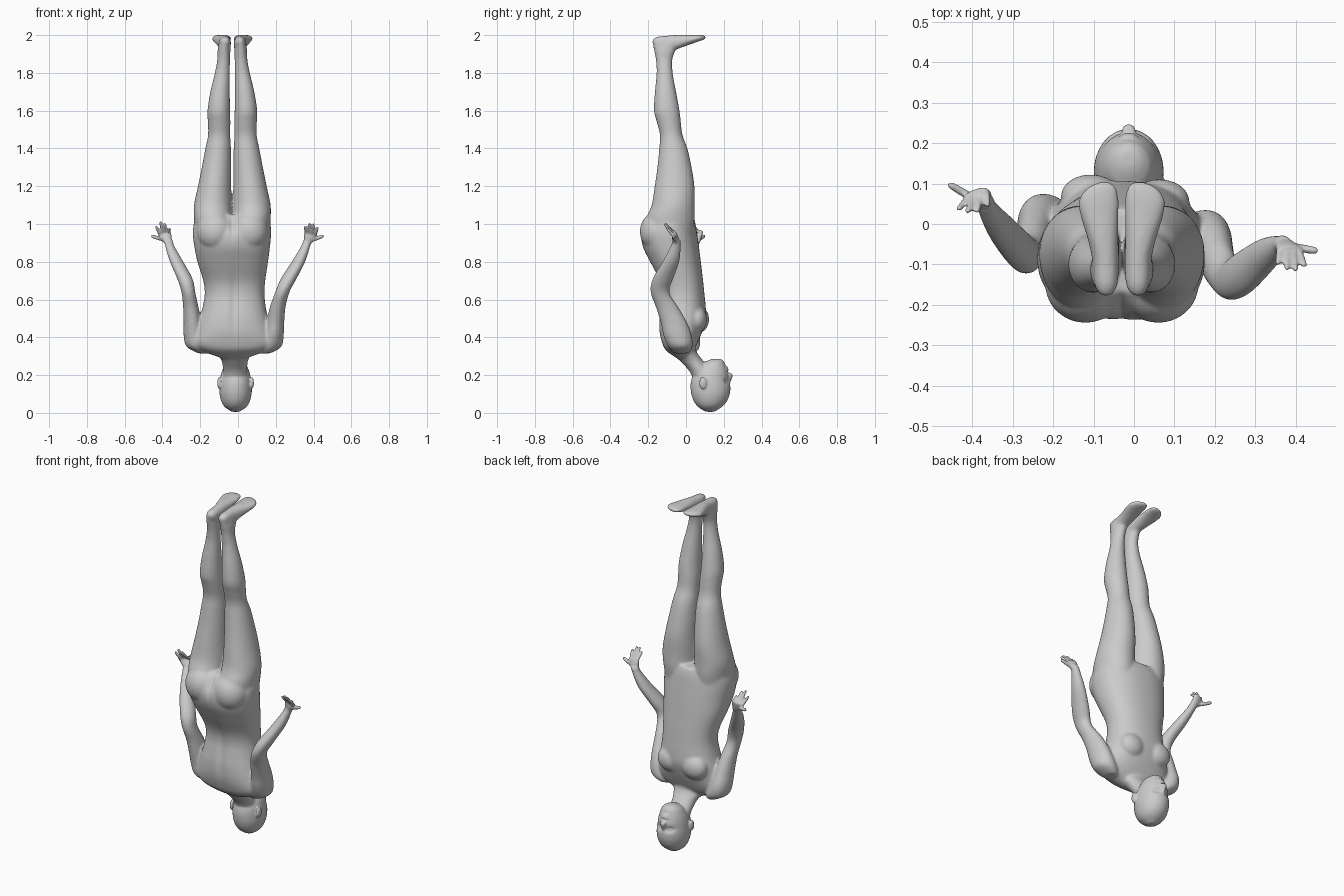
import bpy, bmesh, math
from mathutils import Vector, Matrix

bm = bmesh.new()
X, Y, Z = Vector((1, 0, 0)), Vector((0, 1, 0)), Vector((0, 0, 1))
MID = -0.03   # symmetry plane of hips and legs
HEAD = -0.013


def spline(rows, steps=4):
    """Catmull-Rom refinement of section rows."""
    rows = [Vector(r) for r in rows]
    out = []
    for i in range(len(rows) - 1):
        a, b, c, d = rows[max(i - 1, 0)], rows[i], rows[i + 1], rows[min(i + 2, len(rows) - 1)]
        for k in range(steps):
            t = k / steps
            out.append(0.5 * (2 * b + (c - a) * t + (2 * a - 5 * b + 4 * c - d) * t * t
                              + (3 * b - a - 3 * c + d) * t ** 3))
    return out + [rows[-1]]


def loft(rows, u=X, v=Y, power=1.0, n=32):
    """Closed skin through oval sections (x, y, z, radius_u, radius_v)."""
    def sp(w):
        return math.copysign(abs(w) ** power, w)
    rings = []
    for r in spline(rows):
        c = Vector(r[:3])
        rings.append([bm.verts.new(c + u * r[3] * sp(math.cos(a)) + v * r[4] * sp(math.sin(a)))
                      for a in (2 * math.pi * i / n for i in range(n))])
    faces = [bm.faces.new((p[i], p[(i + 1) % n], q[(i + 1) % n], q[i]))
             for p, q in zip(rings, rings[1:]) for i in range(n)]
    faces += [bm.faces.new(rings[0]), bm.faces.new(rings[-1])]
    bmesh.ops.recalc_face_normals(bm, faces=faces)


def stack(rows, **kw):
    """Upright loft from rows (z, centre x, radius x, back y, front y)."""
    loft([(cx, (b + f) / 2, z, rx, (f - b) / 2) for z, cx, rx, b, f in rows], **kw)


def blob(c, r):
    bmesh.ops.create_uvsphere(bm, u_segments=24, v_segments=16, radius=1,
                              matrix=Matrix.Translation(c) @ Matrix.Diagonal((*r, 1)))


def digit(a, b, r):
    a, b = Vector(a), Vector(b)
    d = (b - a).normalized()
    u = d.cross(X if abs(d.x) < 0.8 else Y).normalized()
    loft([(*a.lerp(b, t), r * s, r * s) for t, s in
          ((0, 1), (0.5, 1), (0.85, 0.9), (0.97, 0.6), (1, 0.25))], u, d.cross(u), n=14)


# torso, shoulders at the bottom
stack([(0.29, -0.02, 0.07, -0.05, 0.01), (0.33, -0.022, 0.17, -0.105, 0.04),
       (0.37, -0.024, 0.215, -0.125, 0.06), (0.43, -0.023, 0.2, -0.14, 0.085),
       (0.50, -0.022, 0.182, -0.142, 0.105), (0.56, -0.02, 0.167, -0.135, 0.104),
       (0.63, -0.018, 0.158, -0.127, 0.097), (0.70, -0.02, 0.164, -0.14, 0.09),
       (0.80, -0.028, 0.187, -0.19, 0.078), (0.88, -0.031, 0.2, -0.228, 0.068),
       (0.95, -0.032, 0.207, -0.235, 0.058), (1.01, -0.031, 0.2, -0.205, 0.048),
       (1.05, -0.031, 0.17, -0.17, 0.035)],
      u=Vector((1, -0.05, 0)), v=Vector((0.05, 1, 0)), power=0.88, n=48)

for s in (-1, 1):
    # chest and buttocks
    blob((-0.022 + s * 0.085, 0.062 - s * 0.006, 0.495), (0.075, 0.055, 0.07))
    blob((MID + s * 0.09, -0.15, 0.96), (0.1, 0.095, 0.105))
    # legs
    stack([(z, MID + s * cx, rx, b, f) for z, cx, rx, b, f in (
        (0.92, 0.1, 0.09, -0.2, 0.03), (1.02, 0.102, 0.1, -0.212, 0.045),
        (1.1, 0.103, 0.1, -0.182, 0.045), (1.2, 0.094, 0.088, -0.166, 0.045),
        (1.3, 0.084, 0.078, -0.152, 0.03), (1.4, 0.075, 0.068, -0.142, 0.008),
        (1.47, 0.07, 0.059, -0.138, -0.018), (1.54, 0.07, 0.06, -0.155, -0.027),
        (1.6, 0.072, 0.06, -0.17, -0.034), (1.7, 0.065, 0.052, -0.165, -0.052),
        (1.8, 0.053, 0.04, -0.156, -0.07), (1.87, 0.046, 0.034, -0.16, -0.072),
        (1.92, 0.044, 0.034, -0.17, -0.055), (1.96, 0.041, 0.031, -0.177, -0.04),
        (1.982, 0.04, 0.027, -0.168, -0.05))])
    # feet, soles up
    loft([(MID + s * cx, y, (lo + hi) / 2, rx, (hi - lo) / 2) for y, cx, rx, lo, hi in (
        (-0.177, 0.039, 0.014, 1.955, 1.98), (-0.15, 0.039, 0.029, 1.93, 1.992),
        (-0.09, 0.04, 0.033, 1.915, 1.998), (-0.04, 0.046, 0.038, 1.928, 2.002),
        (0.02, 0.055, 0.048, 1.95, 2.002), (0.06, 0.057, 0.051, 1.964, 2.002),
        (0.09, 0.05, 0.038, 1.974, 2.0), (0.104, 0.042, 0.018, 1.98, 1.996))], X, Z, 0.9)
    # ears
    blob((HEAD + s * 0.087, 0.09, 0.158), (0.01, 0.02, 0.032))

# neck
loft([(-0.014, 0.1, 0.18, 0.066, 0.062), (-0.015, 0.075, 0.225, 0.064, 0.06),
      (-0.017, 0.03, 0.275, 0.07, 0.062), (-0.02, -0.015, 0.325, 0.1, 0.07),
      (-0.02, -0.03, 0.37, 0.12, 0.075)])

# head, chin up
stack([(z, HEAD, rx, b, f) for z, rx, b, f in (
    (0.006, 0.02, 0.105, 0.15), (0.03, 0.056, 0.066, 0.188), (0.06, 0.075, 0.042, 0.216),
    (0.10, 0.085, 0.028, 0.232), (0.14, 0.086, 0.024, 0.235), (0.17, 0.083, 0.027, 0.229),
    (0.20, 0.078, 0.037, 0.226), (0.23, 0.069, 0.055, 0.218), (0.26, 0.055, 0.085, 0.206),
    (0.278, 0.038, 0.115, 0.197), (0.286, 0.02, 0.14, 0.185))])
# nose and lips
loft([(HEAD, 0.224, 0.15, 0.008, 0.008), (HEAD, 0.229, 0.175, 0.01, 0.012),
      (HEAD, 0.232, 0.2, 0.017, 0.015), (HEAD, 0.226, 0.212, 0.013, 0.012)])
blob((HEAD, 0.215, 0.229), (0.024, 0.011, 0.006))
blob((HEAD, 0.212, 0.24), (0.02, 0.011, 0.006))

# arms
loft([(-0.18, 0.01, 0.315, 0.03, 0.04), (-0.213, 0.005, 0.35, 0.06, 0.068),
      (-0.234, 0, 0.41, 0.054, 0.072), (-0.241, -0.02, 0.48, 0.047, 0.065),
      (-0.25, -0.045, 0.56, 0.041, 0.055), (-0.263, -0.075, 0.64, 0.037, 0.048),
      (-0.281, -0.065, 0.71, 0.041, 0.048), (-0.325, -0.015, 0.8, 0.036, 0.041),
      (-0.36, 0.035, 0.88, 0.026, 0.028), (-0.37, 0.06, 0.915, 0.023, 0.02)])
loft([(0.14, -0.025, 0.315, 0.03, 0.04), (0.17, -0.03, 0.35, 0.06, 0.065),
      (0.188, -0.045, 0.41, 0.054, 0.075), (0.198, -0.065, 0.48, 0.047, 0.07),
      (0.21, -0.1, 0.56, 0.042, 0.06), (0.235, -0.138, 0.64, 0.038, 0.05),
      (0.268, -0.122, 0.71, 0.042, 0.055), (0.32, -0.08, 0.8, 0.036, 0.045),
      (0.357, -0.055, 0.88, 0.025, 0.028), (0.37, -0.05, 0.915, 0.022, 0.02)])


def hand(wrist, knuckle, tips, thumb):
    wrist, knuckle = Vector(wrist), Vector(knuckle)
    d = (knuckle - wrist).normalized()
    across = Vector(tips[3]) - Vector(tips[0])
    across = (across - d * across.dot(d)).normalized()
    loft([(*wrist.lerp(knuckle, t), w, h) for t, w, h in (
        (-0.2, 0.021, 0.018), (0.2, 0.025, 0.018), (0.6, 0.033, 0.016), (1, 0.033, 0.012),
        (1.1, 0.028, 0.008))], across, d.cross(across))
    for i, tip in enumerate(tips):
        digit(knuckle + across * (i - 1.5) * 0.017 - d * 0.01, tip, 0.0085)
    digit(wrist.lerp(knuckle, 0.25) + across * (0.012 if thumb[0] > 0 else -0.012), thumb, 0.0105)


# hands
hand((-0.368, 0.055, 0.905), (-0.392, 0.075, 0.953),
     ((-0.435, 0.035, 0.99), (-0.412, 0.028, 1.015), (-0.388, 0.028, 1.005), (-0.361, 0.042, 0.975)),
     (-0.46, 0.1, 0.937))
hand((0.368, -0.052, 0.905), (0.387, -0.064, 0.95),
     ((0.355, -0.1, 0.99), (0.378, -0.113, 1.005), (0.4, -0.117, 1.003), (0.422, -0.106, 0.985)),
     (0.455, -0.067, 0.938))

# fuse all parts into one skin
mesh = bpy.data.meshes.new("body")
bm.to_mesh(mesh)
bm.free()
body = bpy.data.objects.new("body", mesh)
bpy.context.collection.objects.link(body)
remesh = body.modifiers.new("fuse", 'REMESH')
remesh.mode = 'VOXEL'
remesh.voxel_size = 0.0052
fused = bpy.data.meshes.new_from_object(body.evaluated_get(bpy.context.evaluated_depsgraph_get()))
body.modifiers.clear()
body.data = fused
fused.name = "body"


def bump(v, c, r):
    return math.exp(-sum(((p - q) / k) ** 2 for p, q, k in zip(v, c, r)))


# soften the joins, less on head and hands, then press in eyes, spine and cleft
bm = bmesh.new()
bm.from_mesh(fused)
fine = [v for v in bm.verts if v.co.z < 0.27 or (v.co.z > 0.9 and abs(v.co.x) > 0.3)]
keep = set(fine)
broad = [v for v in bm.verts if v not in keep]
for verts, times in ((fine, 2), (broad, 14)):
    for _ in range(times):
        bmesh.ops.smooth_vert(bm, verts=verts, factor=0.5, use_axis_x=True, use_axis_y=True, use_axis_z=True)
for v in bm.verts:
    if v.co.y > 0.17 and v.co.z < 0.27:
        for s in (-1, 1):
            e = (HEAD + s * 0.034, 0.22, 0.165)
            v.co.y -= 0.013 * bump(v.co, e, (0.02, 0.05, 0.014)) - 0.006 * bump(v.co, e, (0.011, 0.05, 0.006))
    elif v.co.y < -0.06:
        v.co.y += 0.01 * bump(v.co, (-0.02, -0.14, 0.58), (0.025, 0.09, 0.16))
        v.co.y += 0.012 * bump(v.co, (MID, -0.22, 1.0), (0.014, 0.09, 0.06))
bm.to_mesh(fused)
bm.free()

bpy.context.view_layer.objects.active = body
body.select_set(True)
bpy.ops.object.shade_smooth()
